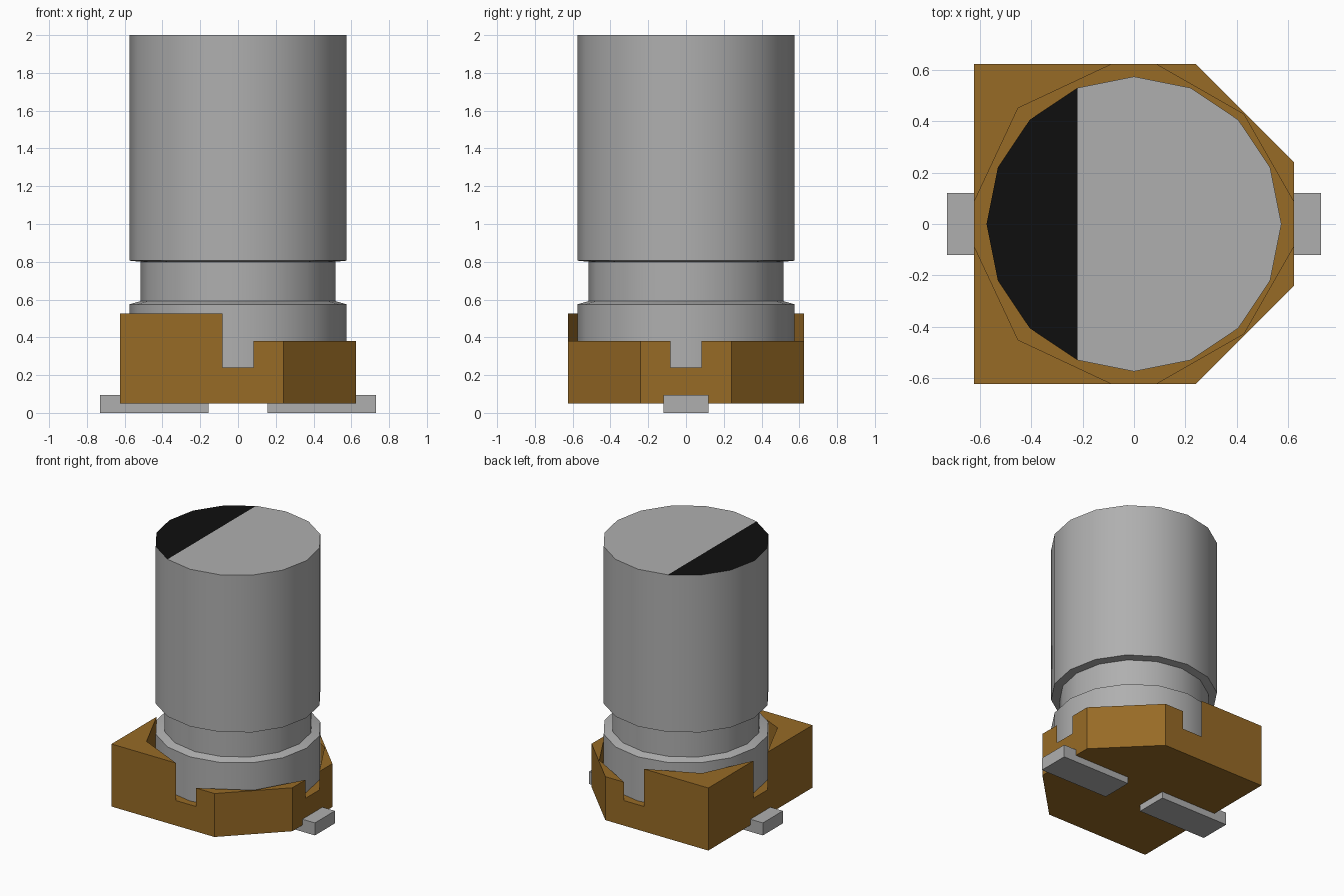
import bpy, bmesh, math

if "Cube" in bpy.data.objects:
    bpy.data.objects.remove(bpy.data.objects["Cube"], do_unlink=True)


def material(name, rgb):
    m = bpy.data.materials.new(name)
    m.use_nodes = True
    m.diffuse_color = (*rgb, 1)
    bsdf = next(n for n in m.node_tree.nodes if n.type == 'BSDF_PRINCIPLED')
    bsdf.inputs["Base Color"].default_value = (*rgb, 1)
    return m


METAL = material("brushed grey metal", (0.43, 0.43, 0.43))
BLACK = material("black marking", (0.0045, 0.0045, 0.0045))
BROWN = material("brown plastic", (0.31, 0.145, 0.019))


def finish(bm, name, *mats):
    bmesh.ops.recalc_face_normals(bm, faces=bm.faces)
    mesh = bpy.data.meshes.new(name)
    bm.to_mesh(mesh)
    bm.free()
    ob = bpy.data.objects.new(name, mesh)
    bpy.context.collection.objects.link(ob)
    for m in mats:
        mesh.materials.append(m)
    return ob


# Can: a 16-sided lathe with a crimped neck and a two-colour cap
SIDES = 16
PROFILE = [(0.575, 0.235), (0.575, 0.575), (0.515, 0.592),
           (0.515, 0.80), (0.575, 0.806), (0.575, 2.0)]
bm = bmesh.new()
rings = [[bm.verts.new((r * math.cos(2 * math.pi * i / SIDES),
                        r * math.sin(2 * math.pi * i / SIDES), z))
          for i in range(SIDES)] for r, z in PROFILE]
for low, high in zip(rings, rings[1:]):
    for i in range(SIDES):
        j = (i + 1) % SIDES
        bm.faces.new((low[i], low[j], high[j], high[i]))
bm.faces.new(rings[0])
top = rings[-1]
bm.faces.new(top[5:12]).material_index = 1      # polarity segment
bm.faces.new(top[11:] + top[:6])
can = finish(bm, "can", METAL, BLACK)
bpy.ops.object.select_all(action='DESELECT')
can.select_set(True)
bpy.context.view_layer.objects.active = can
bpy.ops.object.shade_smooth_by_angle(angle=math.radians(30))

# Base: a floor with four raised corners, separated by notches
HALF, NOTCH, CUT = 0.625, 0.083, 0.24
BOTTOM, FLOOR = 0.05, 0.24
bm = bmesh.new()
outline, floor = [], []
for sx, sy in ((1, 1), (-1, 1), (-1, -1), (1, -1)):
    if sx > 0:      # low corner with a chamfer
        height, inner = 0.38, 0.428
        corner = [(HALF, CUT), (CUT, HALF)]
    else:           # tall square corner
        height, inner = 0.525, 0.452
        corner = [(HALF, HALF)]
    pts = [(HALF, NOTCH)] + corner + [(NOTCH, HALF)]
    if sx * sy < 0:
        pts.reverse()

    def column(p, *levels):
        return [bm.verts.new((sx * p[0], sy * p[1], z)) for z in levels]

    first = column(pts[0], BOTTOM, FLOOR, height)
    last = column(pts[-1], BOTTOM, FLOOR, height)
    middle = [column(p, BOTTOM, height) for p in pts[1:-1]]
    mid = column((inner, inner), FLOOR, height)
    chain = [first] + middle + [last]
    for a, b in zip(chain, chain[1:]):
        bm.faces.new(a + b[::-1])
    bm.faces.new([c[-1] for c in chain] + [mid[1]])
    bm.faces.new((first[1], first[2], mid[1], mid[0]))
    bm.faces.new((last[1], last[2], mid[1], mid[0]))
    outline.append(chain)
    floor += [first[1], mid[0], last[1]]
for i in range(4):
    a, b = outline[i][-1], outline[(i + 1) % 4][0]
    bm.faces.new((a[0], b[0], b[1], a[1]))
bm.faces.new(floor)
bm.faces.new([c[0] for chain in outline for c in chain])
finish(bm, "base", BROWN)

# Flat terminals under the base
for name, side in (("left_terminal", 1), ("right_terminal", -1)):
    bm = bmesh.new()
    bmesh.ops.create_cube(bm, size=1)
    for v in bm.verts:
        v.co = (side * 0.4425 + v.co.x * 0.575, v.co.y * 0.24,
                0.0475 + v.co.z * 0.095)
    finish(bm, name, METAL)
